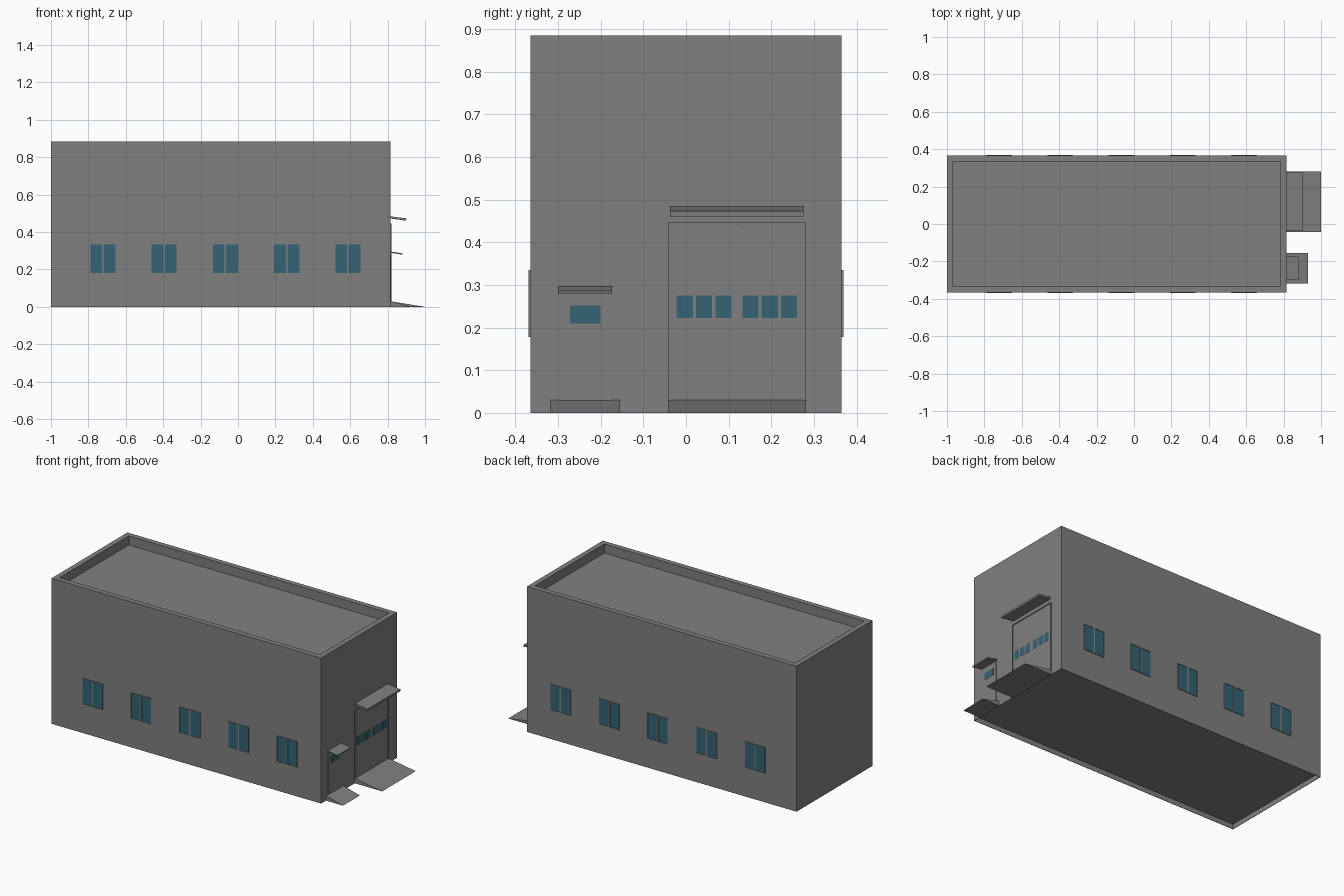
import bpy, bmesh

if "Cube" in bpy.data.objects:
    bpy.data.objects.remove(bpy.data.objects["Cube"])


def material(name, rgb):
    m = bpy.data.materials.new(name)
    m.diffuse_color = (*rgb, 1)
    m.use_nodes = True
    m.node_tree.nodes["Principled BSDF"].inputs["Base Color"].default_value = m.diffuse_color
    return m


GREY = material("concrete grey", (0.216, 0.216, 0.216))
TEAL = material("teal glass", (0.034, 0.127, 0.171))


def finish(name, bm, mat):
    bmesh.ops.recalc_face_normals(bm, faces=bm.faces)
    me = bpy.data.meshes.new(name)
    bm.to_mesh(me)
    bm.free()
    me.materials.append(mat)
    ob = bpy.data.objects.new(name, me)
    bpy.context.collection.objects.link(ob)
    return ob


def add_box(bm, x0, x1, y0, y1, z0, z1):
    vs = bmesh.ops.create_cube(bm, size=1)["verts"]
    for v in vs:
        v.co = ((x0, x1)[v.co.x > 0], (y0, y1)[v.co.y > 0], (z0, z1)[v.co.z > 0])


def boxes(name, mat, items):
    bm = bmesh.new()
    for b in items:
        add_box(bm, *b)
    return finish(name, bm, mat)


def extrude_y(name, profile, y0, y1):
    """Solid from an (x, z) profile, swept along y."""
    bm = bmesh.new()
    face = bm.faces.new([bm.verts.new((x, y0, z)) for x, z in profile])
    new = bmesh.ops.extrude_face_region(bm, geom=[face])["geom"]
    for v in new:
        if isinstance(v, bmesh.types.BMVert):
            v.co.y = y1
    return finish(name, bm, GREY)


L, R, W, H = -1.0, 0.815, 0.365, 0.885

# Building shell: sunken roof behind a parapet, floor raised within thin walls
bm = bmesh.new()
add_box(bm, L, R, -W, W, 0, H)
bm.normal_update()
for sign, rim, drop in ((1, 0.045, 0.055), (-1, 0.003, 0.03)):
    face = next(f for f in bm.faces if f.normal.z * sign > 0.9)
    bmesh.ops.inset_individual(bm, faces=[face], thickness=rim)
    inner = bmesh.ops.extrude_face_region(bm, geom=[face])["geom"]
    for v in inner:
        if isinstance(v, bmesh.types.BMVert):
            v.co.z -= sign * drop
    if face.is_valid:
        bm.faces.remove(face)
    bm.normal_update()
finish("building_shell", bm, GREY)

# Side windows: two panes in a slim raised frame, both long walls
for side, label in ((-1, "front"), (1, "back")):
    def span(d):
        return (-W - d, -W) if side < 0 else (W, W + d)
    panes, frames = [], []
    for i in range(5):
        c = -0.722 + i * 0.3275
        a, b, z0, z1 = c - 0.067, c + 0.067, 0.18, 0.333
        for p, q in ((a, c - 0.004), (c + 0.004, b)):
            panes.append((p, q, *span(0.0015), z0, z1))
        f = span(0.004)
        frames += [(a - 0.002, a, *f, z0, z1), (b, b + 0.002, *f, z0, z1),
                   (c - 0.004, c + 0.004, *f, z0, z1),
                   (a - 0.002, b + 0.002, *f, z1, z1 + 0.002),
                   (a - 0.002, b + 0.002, *f, z0 - 0.002, z0)]
    boxes(label + "_window_panes", TEAL, panes)
    boxes(label + "_window_frames", GREY, frames)

# Large double door: frame, two leaves with a gap, six small panes
boxes("large_door_frame", GREY, [
    (R, R + 0.006, -0.042, -0.036, 0, 0.447),
    (R, R + 0.006, 0.275, 0.281, 0, 0.447),
    (R, R + 0.006, -0.036, 0.275, 0.442, 0.447)])
boxes("large_door_leaves", GREY, [
    (R, R + 0.003, -0.036, 0.118, 0.03, 0.442),
    (R, R + 0.003, 0.121, 0.275, 0.03, 0.442)])
boxes("large_door_panes", TEAL, [
    (R, R + 0.004, s + k * 0.0453, s + k * 0.0453 + 0.038, 0.223, 0.275)
    for s in (-0.022, 0.132) for k in range(3)])

# Small side door with one pane
boxes("small_door", GREY, [(R, R + 0.003, -0.297, -0.176, 0.02, 0.28)])
boxes("small_door_pane", TEAL, [(R, R + 0.004, -0.272, -0.2, 0.21, 0.252)])

# Sloping canopies over the doors
extrude_y("large_canopy", [(R, 0.484), (0.9, 0.473), (0.899, 0.461), (R, 0.472)], -0.038, 0.276)
extrude_y("small_canopy", [(R, 0.296), (0.88, 0.286), (0.879, 0.279), (R, 0.289)], -0.3, -0.173)

# Wedge ramps up to the doors
extrude_y("large_ramp", [(R, 0), (1.0, 0), (R, 0.03)], -0.042, 0.281)
extrude_y("small_ramp", [(R, 0), (0.93, 0), (R, 0.03)], -0.318, -0.155)
